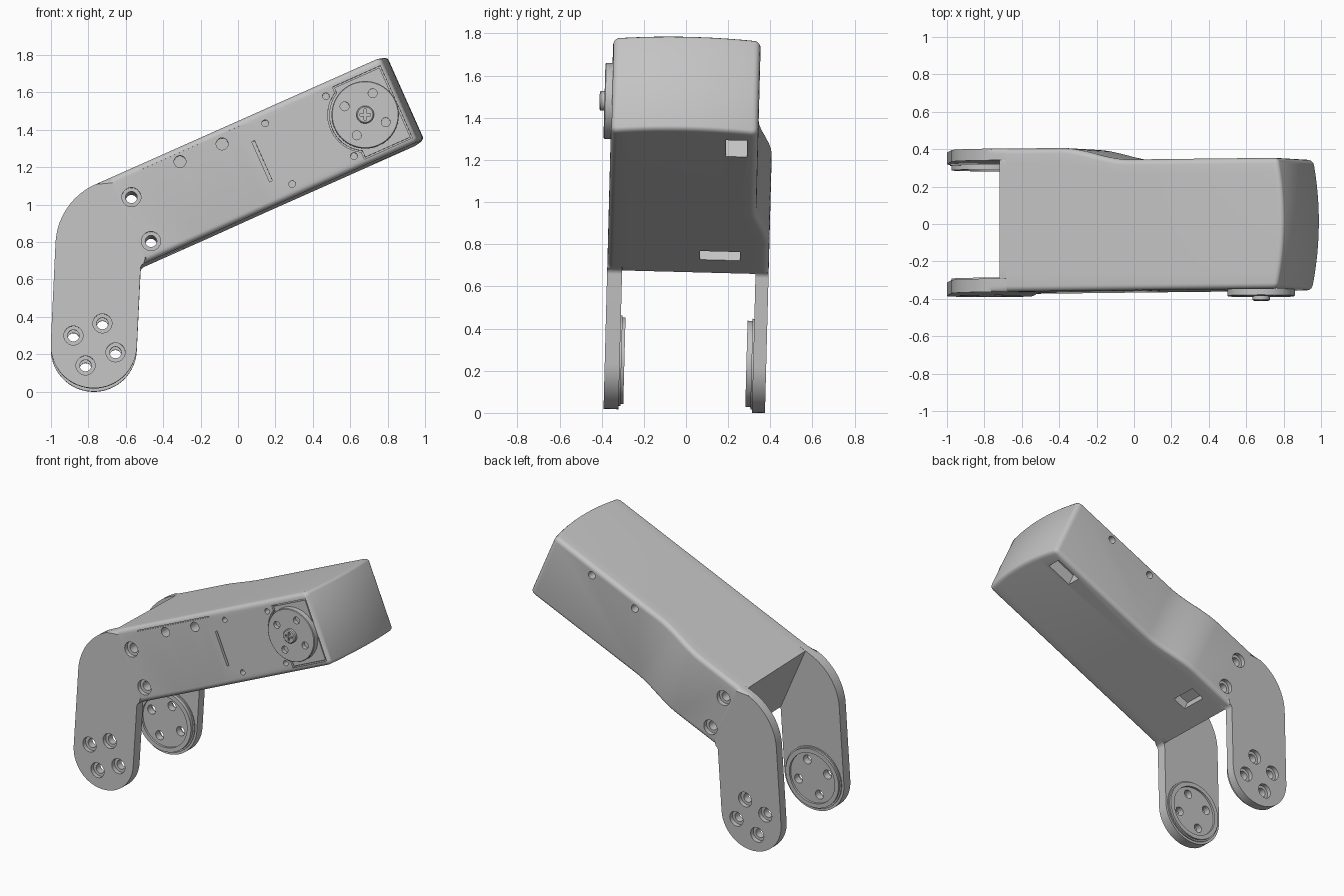
import bpy, bmesh, math
from mathutils import Vector, Matrix

if "Cube" in bpy.data.objects:
    bpy.data.objects.remove(bpy.data.objects["Cube"])

grey = bpy.data.materials.new("light_grey")
grey.diffuse_color = (0.55, 0.55, 0.55, 1)
grey.use_nodes = True
grey.node_tree.nodes["Principled BSDF"].inputs["Base Color"].default_value = (0.55, 0.55, 0.55, 1)

# Arm frame: u runs along the arm, v across it, both in the xz plane
ANG = math.radians(24)
U = Vector((math.cos(ANG), math.sin(ANG)))
V = Vector((-math.sin(ANG), math.cos(ANG)))
ELBOW = Vector((-0.52, 0.668))
H = 0.492                                  # arm height
Y_FRONT, Y_BACK, Y_SLIM = -0.368, 0.398, 0.332
IN_FRONT, IN_BACK = -0.297, 0.336          # inner faces of the two legs
SEAM = 0.04
# The whole part leans slightly about x
LEAN = Matrix.Translation((0, 0, 0.9)) @ Matrix.Rotation(math.radians(-1.5), 4, 'X') @ Matrix.Translation((0, 0, -0.9))


def xz(u, v):
    return ELBOW + U * u + V * v


def on_front(x, z):
    return Vector((x, z - 0.01))


def finish(bm, name):
    bmesh.ops.recalc_face_normals(bm, faces=bm.faces[:])
    me = bpy.data.meshes.new(name)
    bm.to_mesh(me)
    bm.free()
    ob = bpy.data.objects.new(name, me)
    bpy.context.collection.objects.link(ob)
    me.materials.append(grey)
    return ob


def skin(bm, rings):
    n = len(rings[0])
    for a, b in zip(rings, rings[1:]):
        for i in range(n):
            j = (i + 1) % n
            bm.faces.new((a[i], a[j], b[j], b[i]))


def lathe(bm, c, profile, n=32):
    """Solid of revolution about y; profile is (radius, y)."""
    rings = [[bm.verts.new((c[0] + r * math.cos(2 * math.pi * i / n), y, c[1] + r * math.sin(2 * math.pi * i / n)))
              for i in range(n)] for r, y in profile]
    skin(bm, rings)
    bm.faces.new(rings[0])
    bm.faces.new(rings[-1])


def prism(bm, pts, y0, y1):
    rings = [[bm.verts.new((p[0], y, p[1])) for p in pts] for y in (y0, y1)]
    skin(bm, rings)
    bm.faces.new(rings[0])
    bm.faces.new(rings[1])
    return rings


def block(bm, u0, u1, v0, v1, y0, y1):
    prism(bm, [xz(u0, v0), xz(u1, v0), xz(u1, v1), xz(u0, v1)], y0, y1)


def fillet(corners, steps=14):
    """Round polygon corners given as (point, radius)."""
    out = []
    for i, (p, r) in enumerate(corners):
        if r == 0:
            out.append(p)
            continue
        a = (corners[i - 1][0] - p).normalized()
        b = (corners[(i + 1) % len(corners)][0] - p).normalized()
        half = a.angle(b) / 2
        c = p + (a + b).normalized() * (r / math.sin(half))
        s, e = p + a * (r / math.tan(half)) - c, p + b * (r / math.tan(half)) - c
        sweep = math.pi - 2 * half
        for k in range(steps + 1):
            t = k / steps
            out.append(c + (s * math.sin((1 - t) * sweep) + e * math.sin(t * sweep)) / math.sin(sweep))
    return out


def cut(ob, cutter):
    m = ob.modifiers.new("cut", 'BOOLEAN')
    m.operation, m.solver, m.object = 'DIFFERENCE', 'EXACT', cutter
    bpy.context.view_layer.objects.active = ob
    bpy.ops.object.modifier_apply(modifier=m.name)


# Arm: rounded sections swept along u, slimmer beyond the back flare, bowed end
def section(bm, u, y0, y1, v0, v1, r, bulge=0.0):
    q = [math.radians(90 * k / 5) for k in range(6)]
    low = [(y0 + r - r * math.cos(a), r - r * math.sin(a)) for a in q]
    low += [(y0 + r + (y1 - y0 - 2 * r) * k / 12, 0) for k in range(1, 12)]
    low += [(y1 - r + r * math.sin(a), r - r * math.cos(a)) for a in q]
    pts = [(y, v0 + d) for y, d in low] + [(y, v1 - d) for y, d in reversed(low)]
    ring = []
    for y, v in pts:
        p = xz(u + bulge * (1 - (y / 0.36) ** 2), v)
        ring.append(bm.verts.new((p.x, y, p.y)))
    return ring


def back_y(u):
    t = min(max((u - 0.35) / 0.4, 0), 1)
    return Y_BACK - (Y_BACK - Y_SLIM) * t * t * (3 - 2 * t)


bm = bmesh.new()
rings = [section(bm, u, IN_FRONT, IN_BACK, 0, H, 0.002) for u in (0, SEAM)]
rings += [section(bm, u, Y_FRONT, back_y(u), 0, H, 0.03) for u in [SEAM] + [0.35 + 0.4 * k / 14 for k in range(15)]]
rings += [section(bm, u, Y_FRONT + d, Y_SLIM - d, d, H - d, max(0.03 - d, 0.012), 0.04)
          for u, d in ((1.59, 0), (1.605, 0.003), (1.615, 0.010), (1.62, 0.02))]
skin(bm, rings)
bm.faces.new(rings[0])
end = rings[-1]
n = len(end)
for i in range(n // 2 - 1):
    bm.faces.new((end[i], end[i + 1], end[n - 2 - i], end[n - 1 - i]))
arm = finish(bm, "arm_body")

# Legs: elbow plates with a round foot and a rounded outer rim
leg_outline = fillet([(xz(SEAM, 0), 0), (ELBOW.copy(), 0.03), (Vector((-0.552, -0.002)), 0.229),
                      (Vector((-1.012, 0.02)), 0.229), (Vector((-0.965, 1.008)), 0.36), (xz(SEAM, H), 0)])


def leg(name, outer, inner):
    bm = bmesh.new()
    ring = prism(bm, leg_outline, outer, inner)[0]
    rim = [bm.edges.get((ring[i], ring[i + 1])) for i in range(len(ring) - 1)]
    bmesh.ops.bevel(bm, geom=rim, offset=0.03, segments=5, profile=0.5, affect='EDGES', clamp_overlap=False)
    return finish(bm, name)


front_leg = leg("front_leg", Y_FRONT, IN_FRONT)
back_leg = leg("back_leg", Y_BACK, IN_BACK)

# Raised dished pads on the inner faces of the feet
FOOT = Vector((-0.77, 0.24))
pads = []
for name, base, top, s in (("front_pad", IN_FRONT, -0.275, 1), ("back_pad", IN_BACK, 0.304, -1)):
    bm = bmesh.new()
    lathe(bm, FOOT, [(0.215, base - 0.01 * s), (0.215, base + 0.008 * s), (0.205, base + 0.008 * s),
                     (0.205, top), (0.175, top), (0.175, top - 0.015 * s)], 64)
    pads.append(finish(bm, name))

# Cutter: bolt holes, screw holes, grooves, servo pocket and underside slots
bm = bmesh.new()
for x, z in ((-0.88, 0.30), (-0.725, 0.365), (-0.815, 0.14), (-0.655, 0.21), (-0.57, 1.04), (-0.465, 0.805)):
    lathe(bm, on_front(x, z), [(0.051, -0.45), (0.051, -0.338), (0.031, -0.338),
                               (0.031, 0.368), (0.051, 0.368), (0.051, 0.45)])
for x, z in ((-0.31, 1.23), (-0.085, 1.325)):
    lathe(bm, on_front(x, z), [(0.032, -0.45), (0.032, -0.28)])
for x, z in ((0.47, 1.58), (0.145, 1.435), (0.62, 1.26), (0.29, 1.11)):
    lathe(bm, on_front(x, z), [(0.018, -0.45), (0.018, -0.3)], 20)
for u in (0.93, 1.29):
    lathe(bm, xz(u, 0.43), [(0.026, 0.45), (0.026, 0.25)], 24)
block(bm, 0.81, 0.826, 0.125, 0.36, -0.45, -0.33)
block(bm, 0.2, 0.8, 0.458, 0.464, -0.45, -0.36)
block(bm, 1.36, 1.55, -0.05, 0.09, 0.18, 0.28)
block(bm, 0.15, 0.25, -0.05, 0.06, 0.07, 0.26)

HUB = on_front(0.68, 1.48)
hub_u, hub_v = (HUB - ELBOW).dot(U), (HUB - ELBOW).dot(V)


def pocket(gap):
    r, left = 0.2 - gap, hub_u - 0.1 + gap
    a0 = math.acos((left - hub_u) / r)
    pts = [(left, 0.452 - gap), (1.603 - gap, 0.452 - gap), (1.603 - gap, 0.03 + gap), (left, 0.03 + gap)]
    for k in range(25):
        a = 2 * math.pi - a0 + (2 * a0 - 2 * math.pi) * k / 24
        pts.append((hub_u + r * math.cos(a), hub_v + r * math.sin(a)))
    return [xz(*p) for p in pts]


prism(bm, pocket(0), -0.45, -0.33)
cutter = finish(bm, "hole_cutter")
for ob in [arm, front_leg, back_leg] + pads:
    cut(ob, cutter)
bpy.data.objects.remove(cutter)

# Servo face, horn disc and centre screw
bm = bmesh.new()
prism(bm, pocket(0.008), -0.325, -0.362)
servo = finish(bm, "servo_face")

bm = bmesh.new()
lathe(bm, HUB, [(0.18, -0.355), (0.18, -0.398), (0.176, -0.402)], 64)
disc = finish(bm, "horn_disc")
bm = bmesh.new()
for x, z in ((0.57, 1.525), (0.72, 1.595), (0.79, 1.44), (0.635, 1.37)):
    lathe(bm, on_front(x, z), [(0.024, -0.45), (0.024, -0.375)], 24)
cutter = finish(bm, "disc_cutter")
cut(disc, cutter)
bpy.data.objects.remove(cutter)

bm = bmesh.new()
lathe(bm, HUB, [(0.047, -0.395), (0.047, -0.419), (0.041, -0.425)])
screw = finish(bm, "centre_screw")
bm = bmesh.new()
a, b = 0.029, 0.007
prism(bm, [HUB + Vector(p) for p in ((-a, -b), (-b, -b), (-b, -a), (b, -a), (b, -b), (a, -b),
                                     (a, b), (b, b), (b, a), (-b, a), (-b, b), (-a, b))], -0.45, -0.41)
cutter = finish(bm, "cross_cutter")
cut(screw, cutter)
bpy.data.objects.remove(cutter)

# Lean every part and shade smooth with sharp edges kept
for ob in [arm, front_leg, back_leg, servo, disc, screw] + pads:
    ob.matrix_world = LEAN
    bpy.ops.object.select_all(action='DESELECT')
    ob.select_set(True)
    bpy.context.view_layer.objects.active = ob
    bpy.ops.object.shade_smooth_by_angle(angle=math.radians(35))
